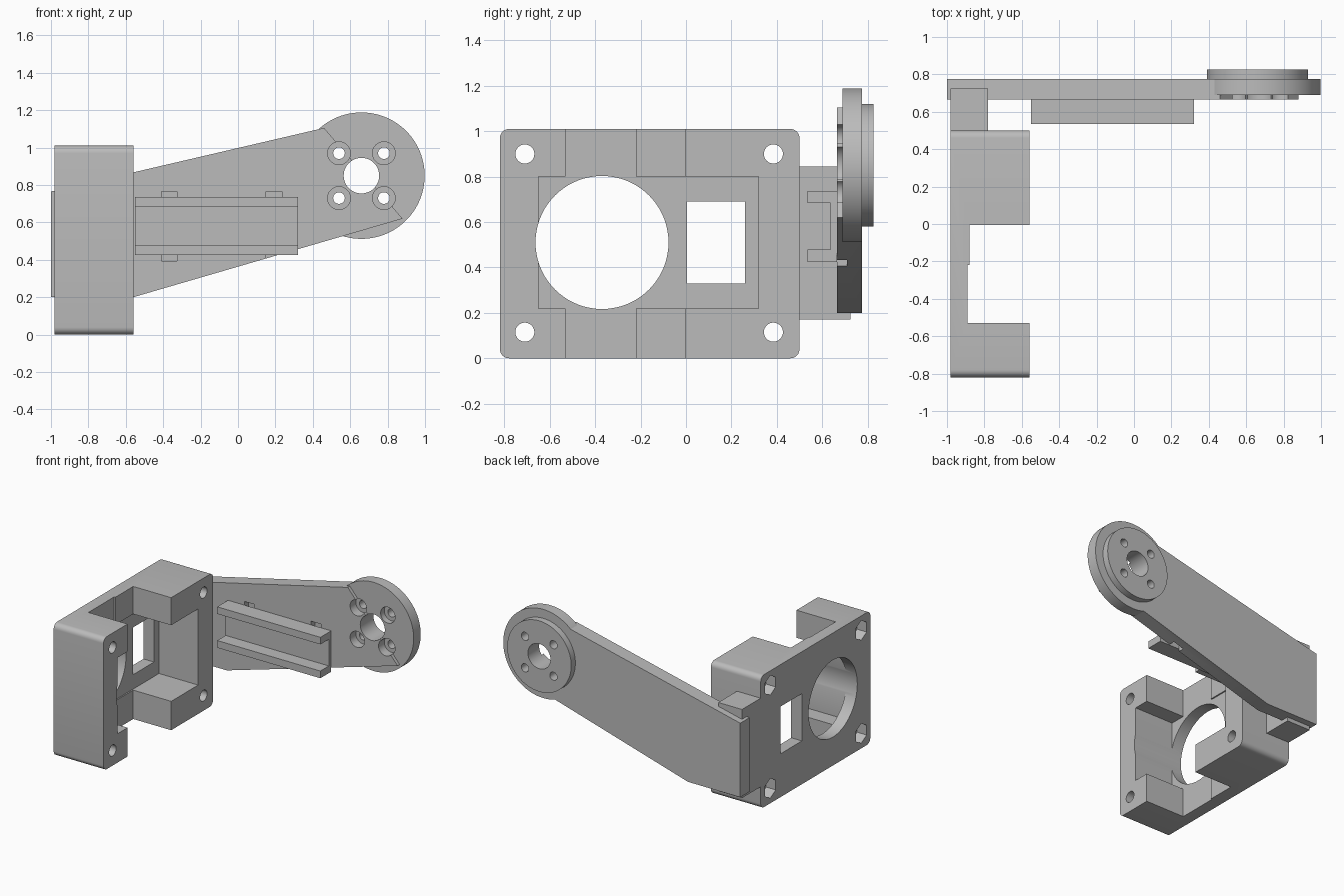
import bpy, bmesh, math
from mathutils import Vector

if "Cube" in bpy.data.objects:
    bpy.data.objects.remove(bpy.data.objects["Cube"], do_unlink=True)

grey = bpy.data.materials.new("light grey plastic")
grey.use_nodes = True
COLOUR = (0.5, 0.5, 0.5, 1)
grey.diffuse_color = COLOUR
grey.node_tree.nodes["Principled BSDF"].inputs["Base Color"].default_value = COLOUR


def prism(name, points, axis, lo, hi):
    """Extrude a (y,z) profile along x, or an (x,z) profile along y."""
    bm = bmesh.new()
    place = (lambda a, b: (lo, a, b)) if axis == "x" else (lambda a, b: (a, lo, b))
    face = bm.faces.new([bm.verts.new(place(a, b)) for a, b in points])
    grown = bmesh.ops.extrude_face_region(bm, geom=[face])
    shift = Vector((hi - lo, 0, 0) if axis == "x" else (0, hi - lo, 0))
    bmesh.ops.translate(bm, vec=shift,
                        verts=[v for v in grown["geom"] if isinstance(v, bmesh.types.BMVert)])
    bmesh.ops.recalc_face_normals(bm, faces=bm.faces)
    mesh = bpy.data.meshes.new(name)
    bm.to_mesh(mesh)
    bm.free()
    mesh.materials.append(grey)
    obj = bpy.data.objects.new(name, mesh)
    bpy.context.collection.objects.link(obj)
    return obj


def box(name, x, y, z):
    return prism(name, [(y[0], z[0]), (y[1], z[0]), (y[1], z[1]), (y[0], z[1])], "x", *x)


def ring(centre, radius, sides=48, start=0.0, sweep=2 * math.pi):
    return [(centre[0] + radius * math.cos(start + sweep * i / sides),
             centre[1] + radius * math.sin(start + sweep * i / sides)) for i in range(sides)]


def activate(obj):
    bpy.ops.object.select_all(action="DESELECT")
    obj.select_set(True)
    bpy.context.view_layer.objects.active = obj


def combine(target, other, operation="DIFFERENCE"):
    mod = target.modifiers.new("combine", "BOOLEAN")
    mod.operation, mod.solver, mod.object = operation, "EXACT", other
    activate(target)
    bpy.ops.object.modifier_apply(modifier=mod.name)
    bpy.data.objects.remove(other, do_unlink=True)


def smooth(obj):
    activate(obj)
    bpy.ops.object.shade_smooth_by_angle(angle=math.radians(30))


# Motor housing: rounded block with two posts standing on a back plate
BACK, FLOOR, FRONT = -0.98, -0.89, -0.56
Y0, Y1, TOP, R = -0.82, 0.5, 1.01, 0.04
outline = []
for k, (cy, cz) in enumerate([(Y1 - R, TOP - R), (Y0 + R, TOP - R), (Y0 + R, R), (Y1 - R, R)]):
    outline += [(cy + R * math.cos(math.pi / 2 * (k + i / 6)),
                 cz + R * math.sin(math.pi / 2 * (k + i / 6))) for i in range(7)]
housing = prism("motor_housing", outline, "x", BACK, FRONT)

# Gap between the posts, with a slightly higher floor near the wide post
combine(housing, box("gap", (FLOOR + 0.01, -0.4), (-0.53, -0.005), (-0.2, 1.2)))
combine(housing, box("gap_floor", (FLOOR, -0.4), (-0.53, -0.22), (-0.2, 1.2)))
# Pocket, shaft opening and window
combine(housing, box("pocket", (FLOOR, -0.4), (-0.65, 0.32), (0.22, 0.8)))
combine(housing, prism("opening", ring((-0.37, 0.51), 0.293, 72), "x", -1.2, -0.4))
combine(housing, box("window", (-1.2, -0.7), (0.004, 0.26), (0.33, 0.69)))
# Corner bolt holes with hexagonal nut seats
for y in (-0.71, 0.385):
    for z in (0.115, 0.9):
        combine(housing, prism("bolt_hole", ring((y, z), 0.042, 32), "x", -1.2, -0.4))
        combine(housing, prism("nut_seat", ring((y, z), 0.075, 6, math.pi / 2), "x", -1.2, -0.9))
smooth(housing)

# Arm plate, cut off diagonally across the pivot disc
HUB = (0.66, 0.85)
arm = prism("arm", [(-1, 0.2), (-0.56, 0.2), (0.88, 0.62), (0.46, 1.105), (-1, 0.765)],
            "y", 0.665, 0.775)
combine(arm, prism("pivot_disc", ring(HUB, 0.338, 96), "y", 0.69, 0.775), "UNION")
combine(arm, prism("hub_boss", ring(HUB, 0.27, 96), "y", 0.77, 0.825), "UNION")
# Tie slots behind the rail
for x in (-0.41, 0.15):
    combine(arm, box("tie_slot", (x, x + 0.085), (0.6, 0.71), (0.395, 0.765)))
# Shaft hole and four counterbored screw holes
combine(arm, prism("shaft_hole", ring(HUB, 0.095), "y", 0.5, 1))
for dx in (-0.12, 0.12):
    for dz in (-0.12, 0.12):
        spot = (HUB[0] + dx, HUB[1] + dz)
        combine(arm, prism("screw_hole", ring(spot, 0.031, 32), "y", 0.5, 1))
        combine(arm, prism("counterbore", ring(spot, 0.061, 32), "y", 0.5, 0.735))
smooth(arm)

# Tab joining the housing to the arm
box("joining_tab", (BACK, -0.78), (0.48, 0.725), (0.17, 0.845))

# Channel rail on the arm, open towards the front
rail = box("channel_rail", (-0.55, 0.32), (0.535, 0.665), (0.425, 0.737))
combine(rail, box("groove", (-0.8, 0.6), (0.4, 0.637), (0.48, 0.683)))
